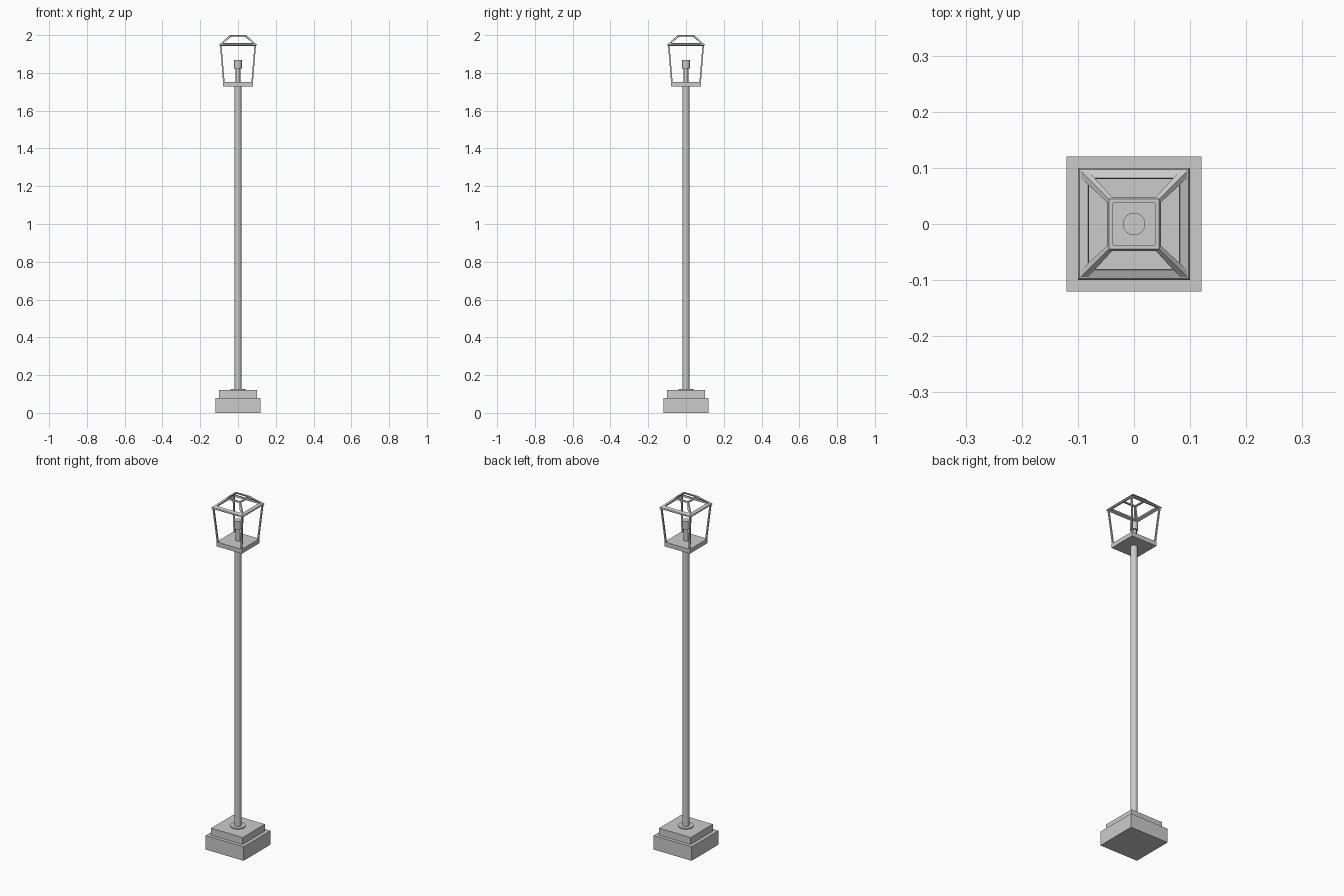
import bpy, bmesh, math
from mathutils import Vector

if "Cube" in bpy.data.objects:
    bpy.data.objects.remove(bpy.data.objects["Cube"])


def box(name, half, z0, z1):
    bpy.ops.mesh.primitive_cube_add(size=1, location=(0, 0, (z0 + z1) / 2))
    o = bpy.context.object
    o.name = name
    o.scale = (2 * half, 2 * half, z1 - z0)
    return o


def tube(name, r, z0, z1, sides=24):
    bpy.ops.mesh.primitive_cylinder_add(vertices=sides, radius=r, depth=z1 - z0,
                                        location=(0, 0, (z0 + z1) / 2))
    o = bpy.context.object
    o.name = name
    bpy.ops.object.shade_smooth_by_angle(angle=math.radians(40))
    return o


def finish(name, bm):
    bmesh.ops.recalc_face_normals(bm, faces=bm.faces)
    me = bpy.data.meshes.new(name)
    bm.to_mesh(me)
    bm.free()
    o = bpy.data.objects.new(name, me)
    bpy.context.collection.objects.link(o)
    return o


def square_ring(name, profile):
    """Mitred square frame from a closed (half width, z) cross-section."""
    bm = bmesh.new()
    rows = [[bm.verts.new((sx * h, sy * h, z)) for h, z in profile]
            for sx, sy in ((1, 1), (-1, 1), (-1, -1), (1, -1))]
    n = len(profile)
    for i in range(4):
        a, b = rows[i], rows[(i + 1) % 4]
        for j in range(n):
            k = (j + 1) % n
            bm.faces.new((a[j], b[j], b[k], a[k]))
    return finish(name, bm)


def corner_bars(name, low, high):
    """Four bars; low/high are (outer, inner, z outer, z inner) of the ends."""
    for i, (sx, sy) in enumerate(((1, 1), (-1, 1), (-1, -1), (1, -1))):
        bm = bmesh.new()
        ends = []
        for out, inn, zo, zi in (low, high):
            zm = (zo + zi) / 2
            pts = ((out, out, zo), (inn, out, zm), (inn, inn, zi), (out, inn, zm))
            ends.append([bm.verts.new((sx * x, sy * y, z)) for x, y, z in pts])
        a, b = ends
        for j in range(4):
            k = (j + 1) % 4
            bm.faces.new((a[j], a[k], b[k], b[j]))
        bm.faces.new(a)
        bm.faces.new(b)
        finish(f"{name}_{i + 1}", bm)


# Stepped plinth
box("plinth", 0.12, 0, 0.08)
box("plinth_step", 0.10, 0.08, 0.12)

# Pole with foot collar
tube("pole_collar", 0.04, 0.12, 0.126)
tube("pole", 0.0185, 0.12, 1.73)

# Lantern floor, lamp stem and socket
box("lantern_floor", 0.08, 1.727, 1.752)
tube("lamp_stem", 0.012, 1.75, 1.83)
tube("lamp_socket", 0.02, 1.823, 1.868)

# Open lantern frame
corner_bars("lantern_post", (0.079, 0.071, 1.75, 1.75), (0.095, 0.087, 1.945, 1.945))
square_ring("eaves_ring", [(0.095, 1.943), (0.10, 1.948), (0.097, 1.953),
                           (0.082, 1.959), (0.08, 1.949)])
corner_bars("roof_rib", (0.098, 0.085, 1.951, 1.951), (0.046, 0.037, 1.998, 1.992))
square_ring("roof_top_ring", [(0.048, 1.994), (0.045, 2.0), (0.037, 2.0), (0.038, 1.993)])
